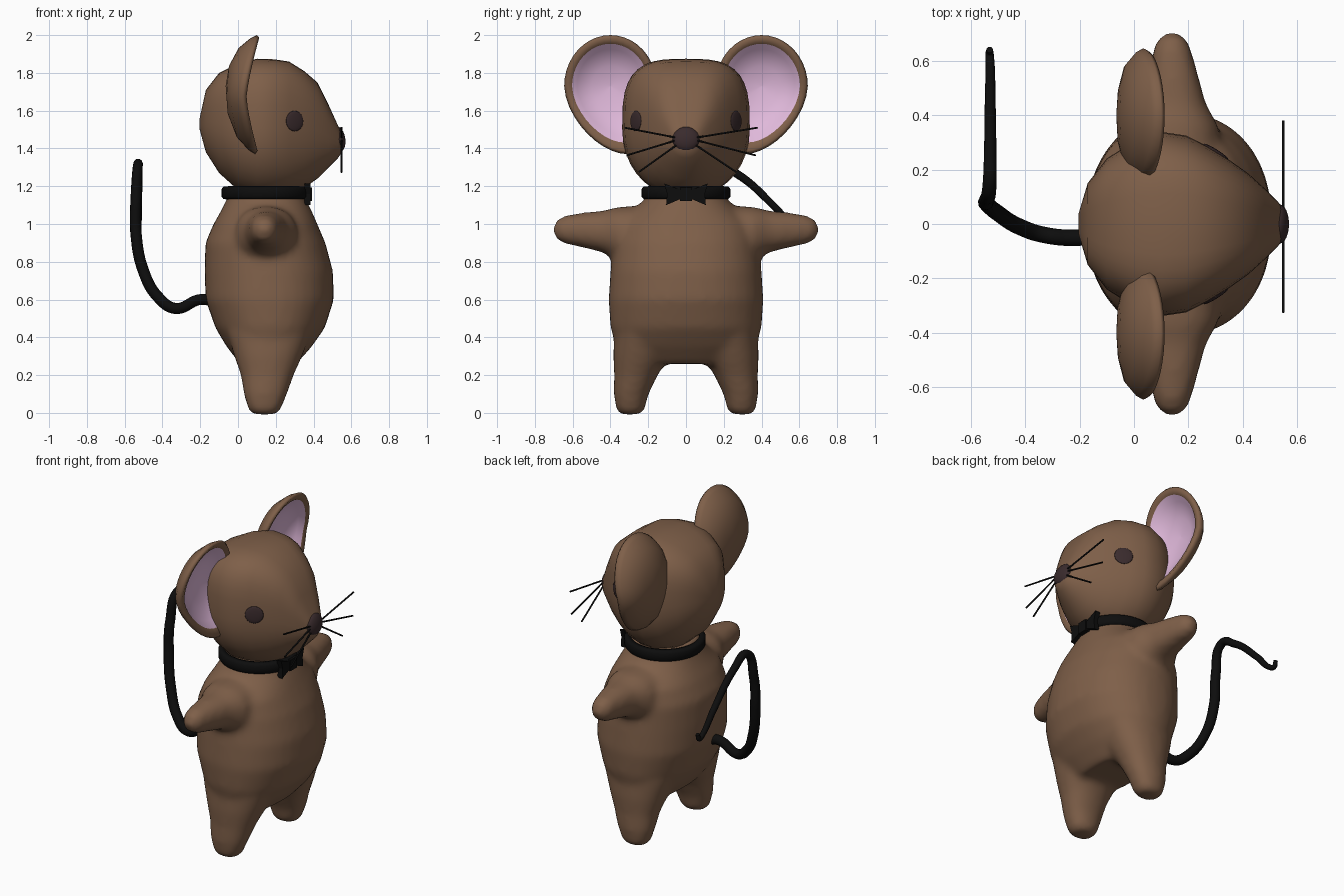
import bpy, bmesh, math
from mathutils import Vector

if "Cube" in bpy.data.objects:
    bpy.data.objects.remove(bpy.data.objects["Cube"])


def material(name, rgb):
    m = bpy.data.materials.new(name)
    m.diffuse_color = (*rgb, 1)
    m.use_nodes = True
    m.node_tree.nodes["Principled BSDF"].inputs["Base Color"].default_value = m.diffuse_color
    return m


BROWN = material("brown fur", (0.21, 0.115, 0.066))
PINK = material("pink inner ear", (0.74, 0.48, 0.70))
BLACK = material("black", (0.004, 0.004, 0.004))
DARK = material("dark plum", (0.042, 0.024, 0.026))


def finish(name, bm, mats, smooth=True):
    bmesh.ops.recalc_face_normals(bm, faces=bm.faces)
    for f in bm.faces:
        f.smooth = smooth
    me = bpy.data.meshes.new(name)
    bm.to_mesh(me)
    bm.free()
    for m in mats:
        me.materials.append(m)
    ob = bpy.data.objects.new(name, me)
    bpy.context.collection.objects.link(ob)
    return ob


def skin(bm, loops):
    """Join rings of vertices with quads."""
    faces = []
    for a, b in zip(loops, loops[1:]):
        n = len(a)
        faces.append([bm.faces.new((a[i], a[(i + 1) % n], b[(i + 1) % n], b[i])) for i in range(n)])
    return faces


def loft(bm, axis, rings, n_top=2.2, n_bot=2.2, seg=36):
    """rings: (position on axis, centre 1, centre 2, radius 1, radius 2)."""
    loops = []
    for t, c1, c2, r1, r2 in rings:
        loop = []
        for i in range(seg):
            a = 2 * math.pi * i / seg
            c, s = math.cos(a), math.sin(a)
            e = 2 / (n_top if s > 0 else n_bot)
            p = c1 + r1 * math.copysign(abs(c) ** e, c)
            q = c2 + r2 * math.copysign(abs(s) ** e, s)
            co = {"x": (t, p, q), "y": (p, t, q), "z": (p, q, t)}[axis]
            loop.append(bm.verts.new(co))
        loops.append(loop)
    skin(bm, loops)
    bm.faces.new(loops[0])
    bm.faces.new(loops[-1])


# Body: torso, legs and arms fused into one soft skin
bm = bmesh.new()
loft(bm, "z", [(.26, .16, 0, .15, .28), (.35, .165, 0, .225, .37), (.45, .17, 0, .29, .40),
               (.6, .168, 0, .34, .41), (.75, .163, 0, .34, .40), (.9, .145, 0, .318, .385),
               (1.0, .145, 0, .275, .36), (1.07, .15, 0, .24, .28), (1.13, .15, 0, .21, .22),
               (1.2, .15, 0, .19, .19)])
for s in (-1, 1):
    loft(bm, "z", [(-.008, .14, s * .295, .06, .05), (.015, .14, s * .295, .085, .075),
                   (.1, .145, s * .29, .115, .092), (.2, .155, s * .265, .14, .115),
                   (.3, .16, s * .235, .18, .15), (.42, .165, s * .22, .22, .16)])
    loft(bm, "y", [(s * .2, .145, .94, .18, .16), (s * .36, .15, .945, .16, .145),
                   (s * .44, .15, .96, .115, .11), (s * .55, .145, .968, .09, .092),
                   (s * .64, .14, .97, .07, .075), (s * .685, .14, .97, .05, .052),
                   (s * .70, .14, .97, .025, .025)])
body = finish("body", bm, [BROWN])
rm = body.modifiers.new("fuse", "REMESH")
rm.mode = "VOXEL"
rm.voxel_size = 0.02
rm.use_smooth_shade = True
sm = body.modifiers.new("soften", "SMOOTH")
sm.factor, sm.iterations = 0.5, 8

# Head: rings from back to snout, given as (x, bottom z, top z, half width)
bm = bmesh.new()
sections = [(-.203, 1.50, 1.56, .04), (-.17, 1.38, 1.71, .15), (-.1, 1.27, 1.80, .24),
            (0, 1.18, 1.85, .305), (.1, 1.14, 1.875, .338), (.19, 1.14, 1.872, .325),
            (.27, 1.15, 1.86, .285), (.35, 1.19, 1.81, .235), (.42, 1.24, 1.75, .185),
            (.48, 1.30, 1.63, .13), (.53, 1.35, 1.52, .08), (.555, 1.39, 1.47, .045)]
loft(bm, "x", [(x, 0, (a + b) / 2, w, (b - a) / 2) for x, a, b, w in sections], 3.2, 2.1)
head = finish("head", bm, [BROWN])
bpy.context.view_layer.update()


def ball(name, loc, radii, normal, mat):
    """Flattened ball whose thin axis follows a normal."""
    bm = bmesh.new()
    bmesh.ops.create_uvsphere(bm, u_segments=24, v_segments=12, radius=1)
    rot = normal.to_track_quat("Z", "Y")
    for v in bm.verts:
        v.co = rot @ Vector([c * r for c, r in zip(v.co, radii)]) + loc
    return finish(name, bm, [mat])


# Eyes sit on the head surface, nose at the snout tip
for s, side in ((-1, "right"), (1, "left")):
    hit, loc, nor, _ = head.ray_cast(Vector((.3, s * 2, 1.545)), Vector((0, -s, 0)))
    ball(side + "_eye", loc, (.054, .054, .009), nor, DARK)
ball("nose", Vector((.535, 0, 1.45)), (.072, .066, .033), Vector((1, 0, .15)), DARK)

# Ears: cupped discs, pink inside the rim, bent forward at top and bottom
bm = bmesh.new()
profile = [(.01, -.065), (.4, -.06), (.75, -.038), (.94, 0), (1, .025), (.95, .045), (.83, .04),
           (.72, .012), (.4, -.012), (.01, -.02)]
loops = []
for f, x in profile:
    loop = []
    for i in range(40):
        a = 2 * math.pi * i / 40
        c, s = math.cos(a), math.sin(a)
        y = .40 + f * (.245 * c - .09 * max(0, -s) ** 1.5)
        z = 1.73 + f * s * (.27 if s > 0 else .36)
        bend = .075 * (abs(z - 1.67) / .33) ** 1.3
        loop.append(bm.verts.new((x + bend * f, y, z)))
    loops.append(loop)
for k, strip in enumerate(skin(bm, loops)):
    for face in strip:
        face.material_index = 1 if k >= 6 else 0
bm.faces.new(loops[0])
bm.faces.new(loops[-1]).material_index = 1
ears = finish("ears", bm, [BROWN, PINK])
mir = ears.modifiers.new("mirror", "MIRROR")
mir.use_axis = (False, True, False)

# Collar band
bm = bmesh.new()
loops = []
for r, z in ((.20, 1.13), (.225, 1.132), (.235, 1.145), (.235, 1.185), (.225, 1.198), (.20, 1.2)):
    loops.append([bm.verts.new((.148 + r * math.cos(i * math.pi / 24), r * math.sin(i * math.pi / 24), z))
                  for i in range(48)])
skin(bm, loops + loops[:1])
finish("collar", bm, [BLACK])


def prism(name, outline, x0, x1):
    """Extrude a y-z outline along x."""
    bm = bmesh.new()
    lo = [bm.verts.new((x0, y, z)) for y, z in outline]
    hi = [bm.verts.new((x1, y, z)) for y, z in outline]
    skin(bm, [lo, hi])
    bm.faces.new(lo)
    bm.faces.new(hi)
    finish(name, bm, [BLACK], False)


# Bow tie
for s, side in ((-1, "right"), (1, "left")):
    prism(side + "_bow", [(0, 1.135), (s * .03, 1.132), (s * .105, 1.10), (s * .1, 1.16),
                          (s * .115, 1.215), (s * .03, 1.18), (0, 1.18)], .352, .385)
prism("bow_knot", [(-.032, 1.122), (.032, 1.122), (.032, 1.192), (-.032, 1.192)], .35, .392)


def tube(name, points, radius, mat):
    """points: (x, y, z, relative thickness)."""
    cu = bpy.data.curves.new(name, "CURVE")
    cu.dimensions = "3D"
    cu.bevel_depth = radius
    cu.bevel_resolution = 3
    cu.use_fill_caps = True
    sp = cu.splines.new("BEZIER")
    sp.bezier_points.add(len(points) - 1)
    for bp, (x, y, z, r) in zip(sp.bezier_points, points):
        bp.co, bp.radius = (x, y, z), r
        bp.handle_left_type = bp.handle_right_type = "AUTO"
    cu.materials.append(mat)
    bpy.context.collection.objects.link(bpy.data.objects.new(name, cu))


# Tail: out of the back, up, over and down to a small hook
tube("tail", [(-.12, -.04, .59, 1), (-.2, -.05, .60, 1), (-.33, -.04, .553, 1), (-.42, -.01, .61, 1),
              (-.5, .04, .75, 1), (-.54, .075, .95, 1), (-.54, .09, 1.15, .95), (-.53, .15, 1.315, .85),
              (-.528, .27, 1.265, .75), (-.528, .48, 1.08, .65), (-.528, .585, .97, .55),
              (-.53, .625, .955, .5), (-.53, .64, .99, .4)], .03, BLACK)

# Whiskers
for s, side, out in ((-1, "right", .0), (1, "left", .055)):
    for i, (y0, z0, y1, z1) in enumerate([(.04, 1.455, .325, 1.51), (.04, 1.447, .315, 1.363),
                                          (.04, 1.425, .25, 1.275)]):
        y1 += out if i < 2 else out * .3
        tube(f"{side}_whisker_{i + 1}", [(.548, s * y0, z0, 1), (.548, s * y1, z1, 1)], .005, BLACK)
